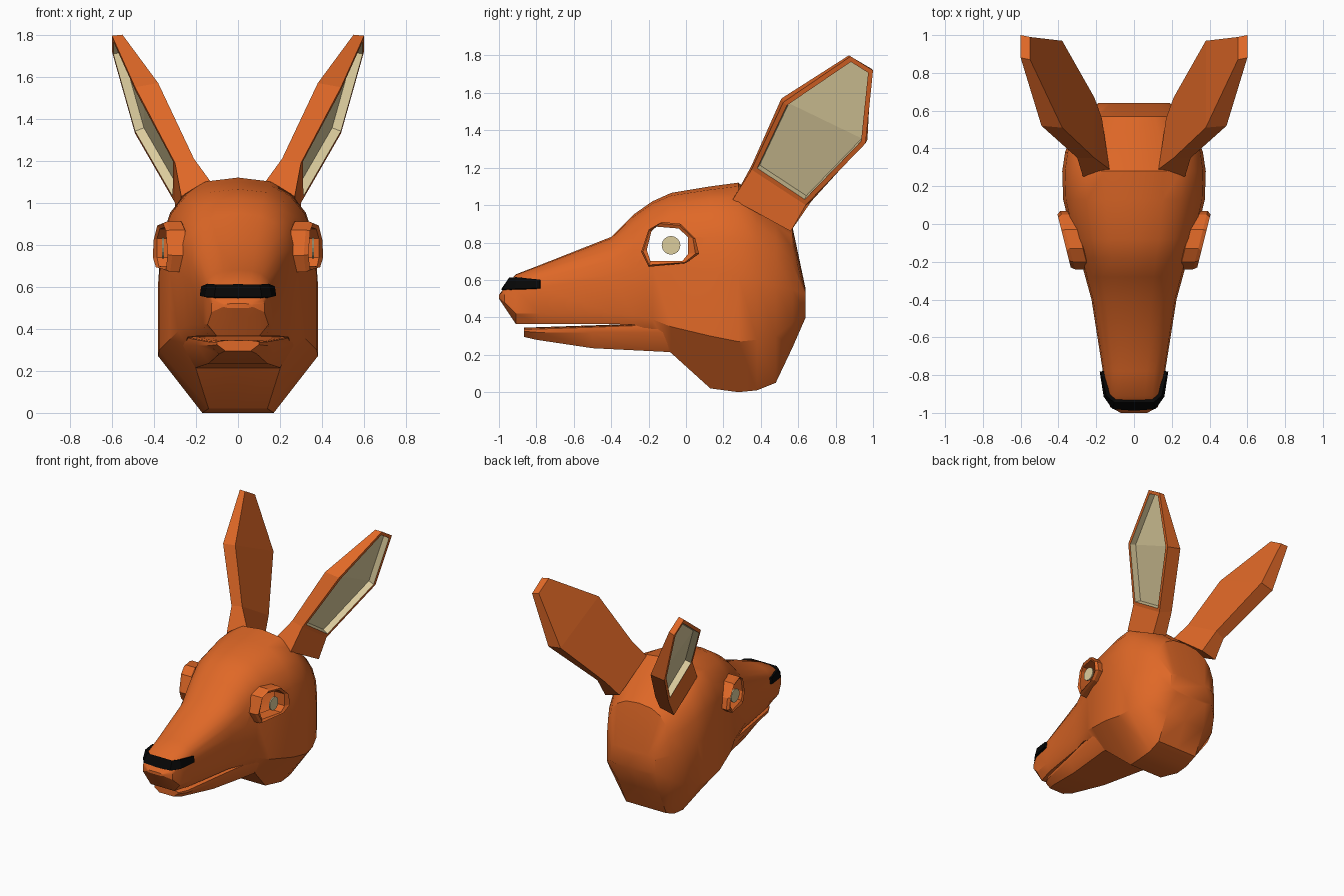
import bpy, bmesh, math

if "Cube" in bpy.data.objects:
    bpy.data.objects.remove(bpy.data.objects["Cube"])


def material(name, rgb):
    m = bpy.data.materials.new(name)
    m.diffuse_color = (*rgb, 1)
    m.use_nodes = True
    m.node_tree.nodes["Principled BSDF"].inputs["Base Color"].default_value = m.diffuse_color
    return m


ORANGE = material("orange fur", (0.74, 0.138, 0.02))
CREAM = material("cream", (0.72, 0.61, 0.34))
BLACK = material("black", (0.002, 0.002, 0.002))


def make(name, verts, faces, mats, smooth=None, mirror=False):
    mesh = bpy.data.meshes.new(name)
    mesh.from_pydata(verts, [], faces)
    bm = bmesh.new()
    bm.from_mesh(mesh)
    bmesh.ops.recalc_face_normals(bm, faces=bm.faces)
    bm.to_mesh(mesh)
    bm.free()
    for m in mats:
        mesh.materials.append(m)
    ob = bpy.data.objects.new(name, mesh)
    bpy.context.collection.objects.link(ob)
    if smooth:
        shade(ob, smooth)
    if mirror:
        ob.modifiers.new("Mirror", 'MIRROR')
    return ob


def activate(ob):
    bpy.ops.object.select_all(action='DESELECT')
    ob.select_set(True)
    bpy.context.view_layer.objects.active = ob


def shade(ob, degrees):
    activate(ob)
    bpy.ops.object.shade_smooth_by_angle(angle=math.radians(degrees))


def bridge(rings, closed_ends=True, loop=False):
    """Join equal rings of points with quads."""
    n = len(rings[0])
    verts = [p for r in rings for p in r]
    faces = []
    for k in range(len(rings) if loop else len(rings) - 1):
        a, b = k * n, ((k + 1) % len(rings)) * n
        faces += [(a + i, a + (i + 1) % n, b + (i + 1) % n, b + i) for i in range(n)]
    if closed_ends and not loop:
        faces += [tuple(range(n)), tuple(range((len(rings) - 1) * n, len(rings) * n))]
    return verts, faces


def section(y, top, high, low, bottom, w, wb):
    """Symmetric head section: domed top, straight sides, chamfered underside."""
    e = 2 / 2.6
    half = []
    for i in range(6):
        t = math.pi / 2 * i / 5
        half.append((w * math.sin(t) ** e, high + (top - high) * max(0, math.cos(t)) ** e))
    half += [(w, low), (wb, bottom), (0, bottom)]
    left = [(-x, z) for x, z in half[-2:0:-1]]
    return [(x, y, z) for x, z in half + left]


# Head: y, top, side top, side bottom, underside, half width, underside half width
HEAD = [
    (-1.00, .52, .515, .505, .50, .07, .05),
    (-0.97, .56, .52, .48, .455, .125, .07),
    (-0.91, .63, .55, .42, .365, .145, .10),
    (-0.78, .68, .56, .42, .365, .165, .14),
    (-0.40, .83, .62, .42, .365, .225, .20),
    (-0.28, .95, .65, .41, .36, .258, .24),
    (-0.18, 1.02, .69, .39, .33, .285, .25),
    (-0.08, 1.065, .68, .35, .21, .325, .20),
    (0.13, 1.10, .64, .30, .02, .375, .14),
    (0.28, 1.12, .62, .27, .00, .38, .17),
    (0.38, 1.04, .60, .28, .01, .365, .17),
    (0.48, .955, .57, .30, .05, .325, .17),
    (0.57, .88, .55, .37, .24, .27, .17),
    (0.64, .55, .52, .42, .40, .19, .13),
]
head = make("head", *bridge([section(*s) for s in HEAD]), [ORANGE])

# Lower jaw
JAW = [
    (-0.865, .345, .335, .325, .295, .10, .06),
    (-0.80, .347, .337, .32, .28, .135, .09),
    (-0.50, .357, .347, .32, .235, .19, .14),
    (-0.10, .372, .362, .32, .215, .27, .20),
    (0.02, .372, .362, .32, .20, .29, .18),
]
make("lower_jaw", *bridge([section(*s) for s in JAW]), [ORANGE], smooth=32)

# Eye openings (y, z): outer rim and hole
OUTER = [(-.24, .75), (-.2, .87), (-.13, .91), (-.03, .9), (.05, .82), (.07, .74), (0, .69), (-.2, .67)]
HOLE = [(-.21, .76), (-.185, .86), (-.16, .885), (-.04, .875), (.01, .83), (.012, .74), (-.02, .70), (-.19, .70)]

# Cut the openings through the hollow head
cutter = make("eye_cutter", *bridge([[(x, y, z) for y, z in HOLE] for x in (-.6, .6)]), [ORANGE])
cutter.hide_render = True
cut = head.modifiers.new("Eyes", 'BOOLEAN')
cut.operation = 'DIFFERENCE'
cut.solver = 'EXACT'
cut.object = cutter
activate(head)
bpy.ops.object.modifier_apply(modifier="Eyes")
bpy.data.objects.remove(cutter)
bm = bmesh.new()
bm.from_mesh(head.data)
tunnel = []
for f in bm.faces:
    xs = [v.co.x for v in f.verts]
    if min(xs) < -.1 and max(xs) > .1 and -.3 < f.calc_center_median().y < .1:
        tunnel.append(f)
bmesh.ops.delete(bm, geom=tunnel, context='FACES')
bm.to_mesh(head.data)
bm.free()
shade(head, 32)


# Raised eye rims, slanted outward toward the back
def slant(points, offset):
    return [(.335 + .25 * (y + .23) + offset, y, z) for y, z in points]


middle = [((a[0] * 2 + b[0]) / 3, (a[1] * 2 + b[1]) / 3) for a, b in zip(OUTER, HOLE)]
make("eye_rims", *bridge([slant(OUTER, -.09), slant(OUTER, -.02), slant(middle, 0),
                          slant(HOLE, -.01), slant(HOLE, -.10)], loop=True),
     [ORANGE], mirror=True)

# Pupils: thin discs floating in the openings
disc = [[(x, -.08 + .05 * math.cos(a * math.pi / 8), .785 + .05 * math.sin(a * math.pi / 8))
         for a in range(16)] for x in (.352, .361)]
make("pupils", *bridge(disc), [CREAM], mirror=True)

# Ears: each section is outer front, outer back, inner back, inner front
EAR = [
    [(.27, .25, 1.03), (.29, .56, .86), (.17, .56, .89), (.13, .29, 1.10)],
    [(.30, .35, 1.19), (.30, .64, 1.00), (.21, .67, 1.02), (.21, .35, 1.21)],
    [(.49, .52, 1.55), (.49, .96, 1.33), (.38, .97, 1.35), (.38, .51, 1.57)],
    [(.60, .88, 1.795), (.60, 1.0, 1.72), (.55, .99, 1.73), (.55, .87, 1.80)],
]
ears = make("ears", *bridge(EAR), [ORANGE, CREAM], mirror=True)
bm = bmesh.new()
bm.from_mesh(ears.data)
bm.faces.ensure_lookup_table()
inner = [bm.faces[4], bm.faces[8]]
bmesh.ops.inset_region(bm, faces=inner, thickness=.025, use_even_offset=True)
walls = bmesh.ops.inset_region(bm, faces=inner, thickness=.004, depth=-.045)["faces"]
for f in inner + walls:
    f.material_index = 1
bm.to_mesh(ears.data)
bm.free()

# Nose: black band wrapped over the snout tip
LOW = [(0, -.98, .545), (.11, -.972, .547), (.152, -.91, .55), (.172, -.78, .555)]
HIGH = [(0, -.937, .607), (.10, -.937, .607), (.138, -.905, .612), (.166, -.78, .60)]


def both(points):
    return [(-x, y, z) for x, y, z in points[:0:-1]] + points


strip = both(LOW) + both(HIGH)
nose = make("nose", strip, [(i, i + 1, i + 8, i + 7) for i in range(6)], [BLACK])
solid = nose.modifiers.new("Thickness", 'SOLIDIFY')
solid.thickness = .02
solid.offset = 0
